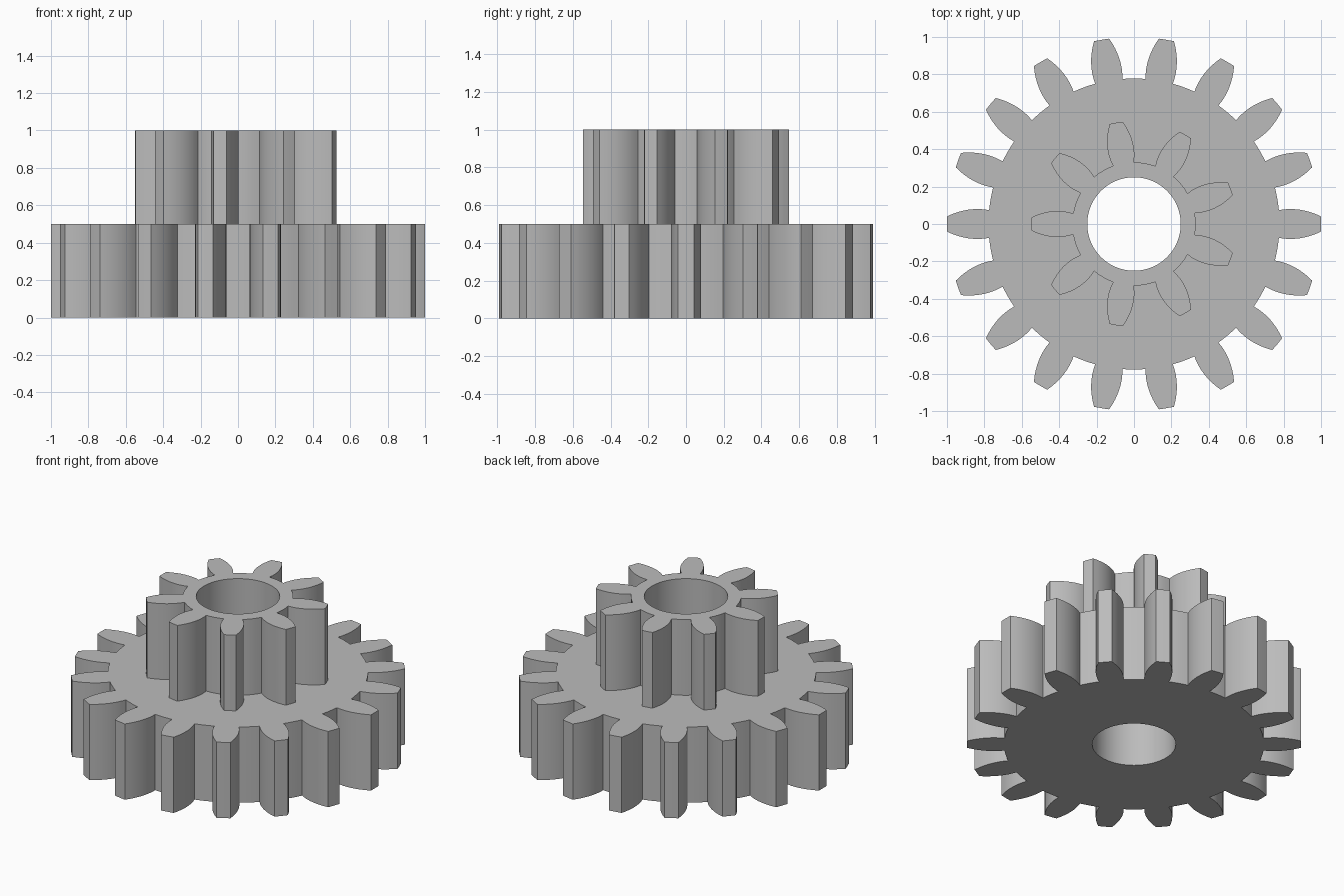
import bpy
import bmesh
import math
from mathutils import Vector

cube = bpy.data.objects.get("Cube")
if cube:
    bpy.data.objects.remove(cube, do_unlink=True)

grey = bpy.data.materials.new("plain grey")
grey.use_nodes = True
colour = (0.5, 0.5, 0.5, 1.0)
grey.diffuse_color = colour
grey.node_tree.nodes["Principled BSDF"].inputs["Base Color"].default_value = colour

BORE = 0.25
FLANK_STEPS = 8


def polar(r, a):
    return (r * math.cos(a), r * math.sin(a))


def gear_outline(teeth, root, tip, width, bulge, taper):
    """Rounded teeth: half width peaks at radius bulge and tapers parabolically."""
    pitch = math.tau / teeth
    flank = []
    for i in range(FLANK_STEPS + 1):
        r = root + (tip - root) * i / FLANK_STEPS
        flank.append((r, math.asin((width - taper * (r - bulge) ** 2) / r)))
    gap = pitch - 2 * flank[0][1]
    points = []
    for t in range(teeth):
        a = math.pi + t * pitch
        points += [polar(r, a - h) for r, h in flank]
        points.append(polar(tip, a))
        points += [polar(r, a + h) for r, h in reversed(flank)]
        points += [polar(root, a + flank[0][1] + gap * k / 4) for k in (1, 2, 3)]
    return points


def make_gear(name, outline, z0, z1, keep_bottom):
    bm = bmesh.new()
    bore = [polar(BORE, math.tau * i / 72) for i in range(72)]
    edges = []
    for loop in (outline, bore):
        verts = [bm.verts.new((x, y, z0)) for x, y in loop]
        edges += [bm.edges.new((v, verts[i - 1])) for i, v in enumerate(verts)]
    bmesh.ops.triangle_fill(bm, edges=edges, use_beauty=True)

    # Extrude the filled outline into a solid
    bottom = bm.faces[:]
    result = bmesh.ops.extrude_face_region(bm, geom=bottom, use_keep_orig=True)
    top = [v for v in result["geom"] if isinstance(v, bmesh.types.BMVert)]
    bmesh.ops.translate(bm, verts=top, vec=Vector((0, 0, z1 - z0)))
    bmesh.ops.recalc_face_normals(bm, faces=bm.faces[:])

    # The joint between the two gears needs no inner face
    if not keep_bottom:
        low = [f for f in bm.faces if all(v.co.z < z0 + 0.01 for v in f.verts)]
        bmesh.ops.delete(bm, geom=low, context='FACES_ONLY')

    mesh = bpy.data.meshes.new(name)
    bm.to_mesh(mesh)
    bm.free()
    mesh.materials.append(grey)
    obj = bpy.data.objects.new(name, mesh)
    bpy.context.collection.objects.link(obj)
    bpy.ops.object.select_all(action='DESELECT')
    obj.select_set(True)
    bpy.context.view_layer.objects.active = obj
    bpy.ops.object.shade_smooth_by_angle(angle=math.radians(30))
    return obj


# Wide lower gear and narrow upper gear on a shared bore
make_gear("large_gear", gear_outline(18, 0.778, 1.0, 0.08, 0.84, 1.52), 0, 0.5, True)
make_gear("small_gear", gear_outline(9, 0.33, 0.55, 0.07, 0.415, 1.92), 0.5, 1.0, False)
